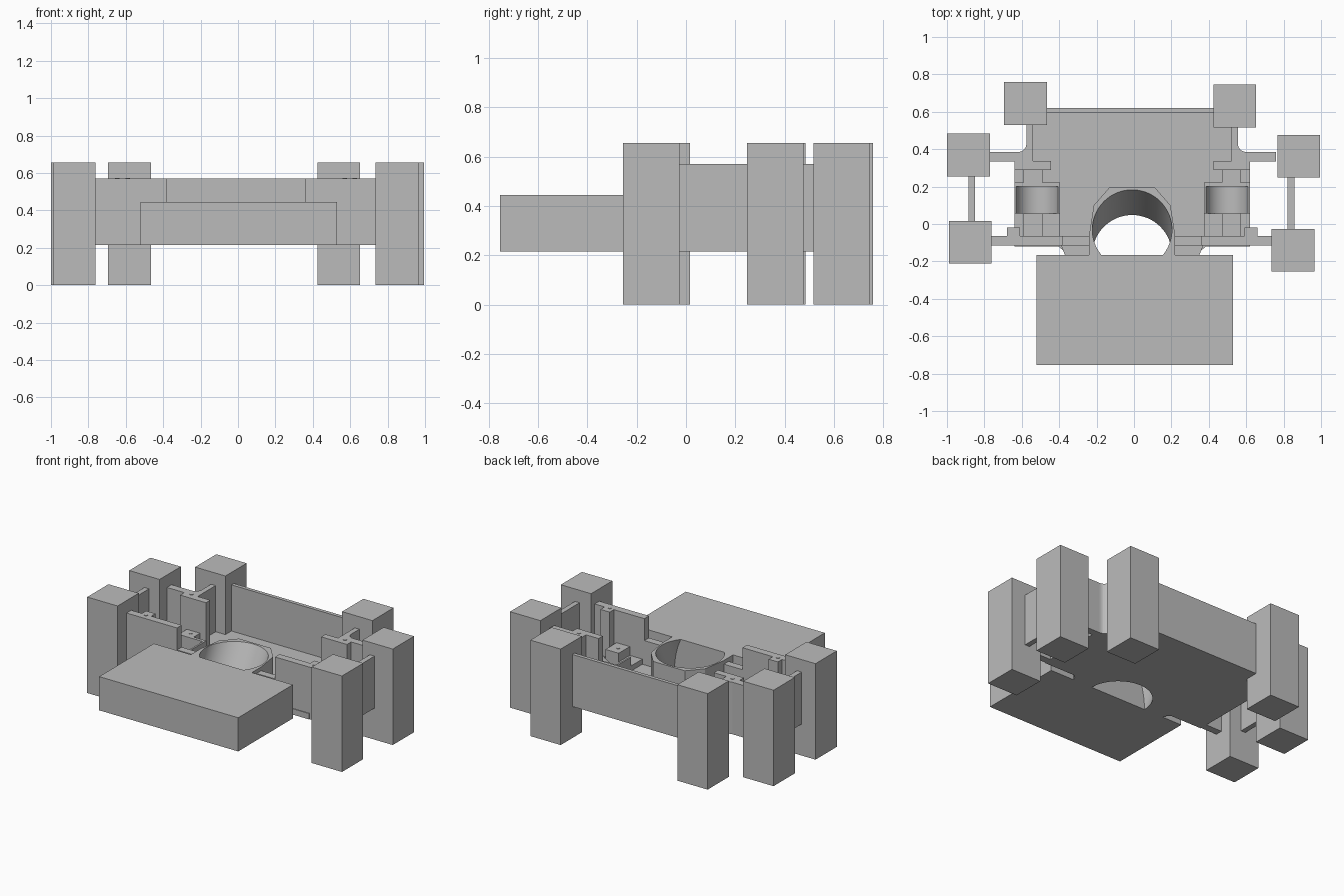
import bpy, bmesh, math
from mathutils import Vector

if "Cube" in bpy.data.objects:
    bpy.data.objects.remove(bpy.data.objects["Cube"])

CX = -0.01                      # symmetry line of the chassis
Z0, FLOOR, TOP, DECK = 0.215, 0.255, 0.57, 0.445

grey = bpy.data.materials.new("plain_grey")
grey.diffuse_color = (0.5, 0.5, 0.5, 1)
grey.use_nodes = True
grey.node_tree.nodes["Principled BSDF"].inputs["Base Color"].default_value = grey.diffuse_color


def finish(name, bm):
    bmesh.ops.recalc_face_normals(bm, faces=bm.faces)
    me = bpy.data.meshes.new(name)
    bm.to_mesh(me)
    bm.free()
    ob = bpy.data.objects.new(name, me)
    me.materials.append(grey)
    bpy.context.collection.objects.link(ob)
    return ob


def loft(name, low, high):
    """Solid between two matching loops of points."""
    bm = bmesh.new()
    a = [bm.verts.new(p) for p in low]
    b = [bm.verts.new(p) for p in high]
    n = len(a)
    for i in range(n):
        j = (i + 1) % n
        bm.faces.new((a[i], a[j], b[j], b[i]))
    bm.faces.new(a[::-1])
    bm.faces.new(b)
    return finish(name, bm)


def prism(name, pts, z0, z1):
    return loft(name, [(x, y, z0) for x, y in pts], [(x, y, z1) for x, y in pts])


def box(name, x0, x1, y0, y1, z0, z1):
    return prism(name, [(x0, y0), (x1, y0), (x1, y1), (x0, y1)], z0, z1)


def flip(pts):
    return [(2 * CX - x, y) for x, y in pts]


def pair(name, pts, z0, z1):
    """Left part and its mirrored twin."""
    prism("left_" + name, pts, z0, z1)
    prism("right_" + name, flip(pts)[::-1], z0, z1)


def pair_box(name, x0, x1, y0, y1, z0, z1):
    pair(name, [(x0, y0), (x1, y0), (x1, y1), (x0, y1)], z0, z1)


def arc(cx, cy, r, a0, a1, n):
    return [(cx + r * math.cos(math.radians(a0 + (a1 - a0) * i / n)),
             cy + r * math.sin(math.radians(a0 + (a1 - a0) * i / n))) for i in range(n + 1)]


def smooth(ob):
    bpy.context.view_layer.objects.active = ob
    for o in bpy.context.selected_objects:
        o.select_set(False)
    ob.select_set(True)
    bpy.ops.object.shade_smooth_by_angle(angle=math.radians(30))


# Six square posts
S = 0.229
for name, x, y in (("rear_left_post", -0.695, 0.53), ("rear_right_post", 0.424, 0.517),
                   ("mid_left_post", -1.0, 0.255), ("mid_right_post", 0.766, 0.248),
                   ("front_left_post", -0.99, -0.212), ("front_right_post", 0.735, -0.255)):
    box(name, x, x + S, y, y + S, 0, 0.655)

# Plates joining the side posts
box("left_link_plate", -0.885, -0.85, 0.01, 0.26, Z0, TOP)
box("right_link_plate", 0.822, 0.857, -0.03, 0.255, Z0, TOP)

# Front box and back wall
box("front_box", -0.52, 0.53, -0.755, -0.165, Z0, DECK)
box("back_wall", -0.54, 0.52, 0.595, 0.62, Z0, TOP)

# Floor, neck and tube surround
half = [(-0.37, -0.165), (-0.38, -0.14), (-0.405, -0.12), (-0.64, -0.12),
        (-0.64, 0.335), (-0.54, 0.335), (-0.54, 0.62)]
floor = prism("floor", half + flip(half)[::-1], Z0, FLOOR)
half = [(-0.37, -0.165), (-0.38, -0.14), (-0.39, -0.115)]
neck = prism("neck", half + flip(half)[::-1], FLOOR, 0.37)
sill = box("front_sill", -0.385, 0.365, -0.115, -0.065, FLOOR, 0.42)
half = [(-0.24, -0.165), (-0.24, -0.06), (-0.215, 0.10), (-0.13, 0.197)]
surround = prism("tube_surround", half + flip(half)[::-1], FLOOR, DECK)

# Leaning round bore through floor, neck and surround
SLOPE, R = 0.135 / 0.23, 0.213


def ring(z):
    cy = -0.165 + SLOPE * (z - Z0)
    return [(x, y, z) for x, y in arc(CX, cy, R, 0, 360, 64)[:-1]]


bore = loft("bore_cutter", ring(0.15), ring(0.52))
for ob in (floor, neck, sill, surround):
    m = ob.modifiers.new("bore", "BOOLEAN")
    m.operation, m.object, m.solver = "DIFFERENCE", bore, "EXACT"
    bpy.context.view_layer.update()
    dg = bpy.context.evaluated_depsgraph_get()
    me = bpy.data.meshes.new_from_object(ob.evaluated_get(dg))
    ob.modifiers.clear()
    ob.data = me
    smooth(ob)
bpy.data.objects.remove(bore, do_unlink=True)

# Tall front arms reaching the front posts, with hinge bumps
pair_box("front_arm", -0.77, -0.38, -0.115, -0.065, Z0, TOP)
pair_box("front_hinge", -0.68, -0.61, -0.066, -0.02, FLOOR, TOP)

# Rear arms, filleted into the side walls
rear = ([(-0.78, 0.335), (-0.54, 0.335), (-0.54, 0.56), (-0.575, 0.56)]
        + arc(-0.62, 0.43, 0.045, 0, -90, 6) + [(-0.78, 0.385)])
pair("rear_arm", rear, Z0, TOP)
pair_box("rear_hinge", -0.64, -0.445, 0.29, 0.336, FLOOR, TOP)

# Low brackets either side of the cradle
pair_box("rear_bracket", -0.59, -0.49, 0.22, 0.29, FLOOR, 0.35)
pair_box("rear_rib", -0.64, -0.395, 0.20, 0.222, FLOOR, 0.35)
pair_box("front_bracket", -0.59, -0.49, -0.065, 0.055, FLOOR, 0.35)
pair_box("front_pad", -0.49, -0.395, -0.065, 0.055, FLOOR, 0.29)

# Round-bottomed cradles
trough = [(-0.64, FLOOR), (-0.395, FLOOR), (-0.395, 0.35)] + \
    arc(-0.5175, 0.375, 0.115, -12, -168, 20) + [(-0.64, 0.35)]
for side, pts in (("left", trough), ("right", flip(trough))):
    smooth(loft(side + "_cradle", [(x, 0.055, z) for x, z in pts],
                [(x, 0.20, z) for x, z in pts]))

# Small pin heads
for name, x, y, z in (("front_hinge_pin", -0.645, -0.07, TOP), ("rear_hinge_pin", -0.59, 0.34, TOP),
                      ("rear_bracket_pin", -0.535, 0.255, 0.35),
                      ("front_bracket_pin", -0.535, -0.005, 0.35)):
    pair(name, arc(x, y, 0.012, 0, 360, 16)[:-1], z - 0.002, z + 0.003)
